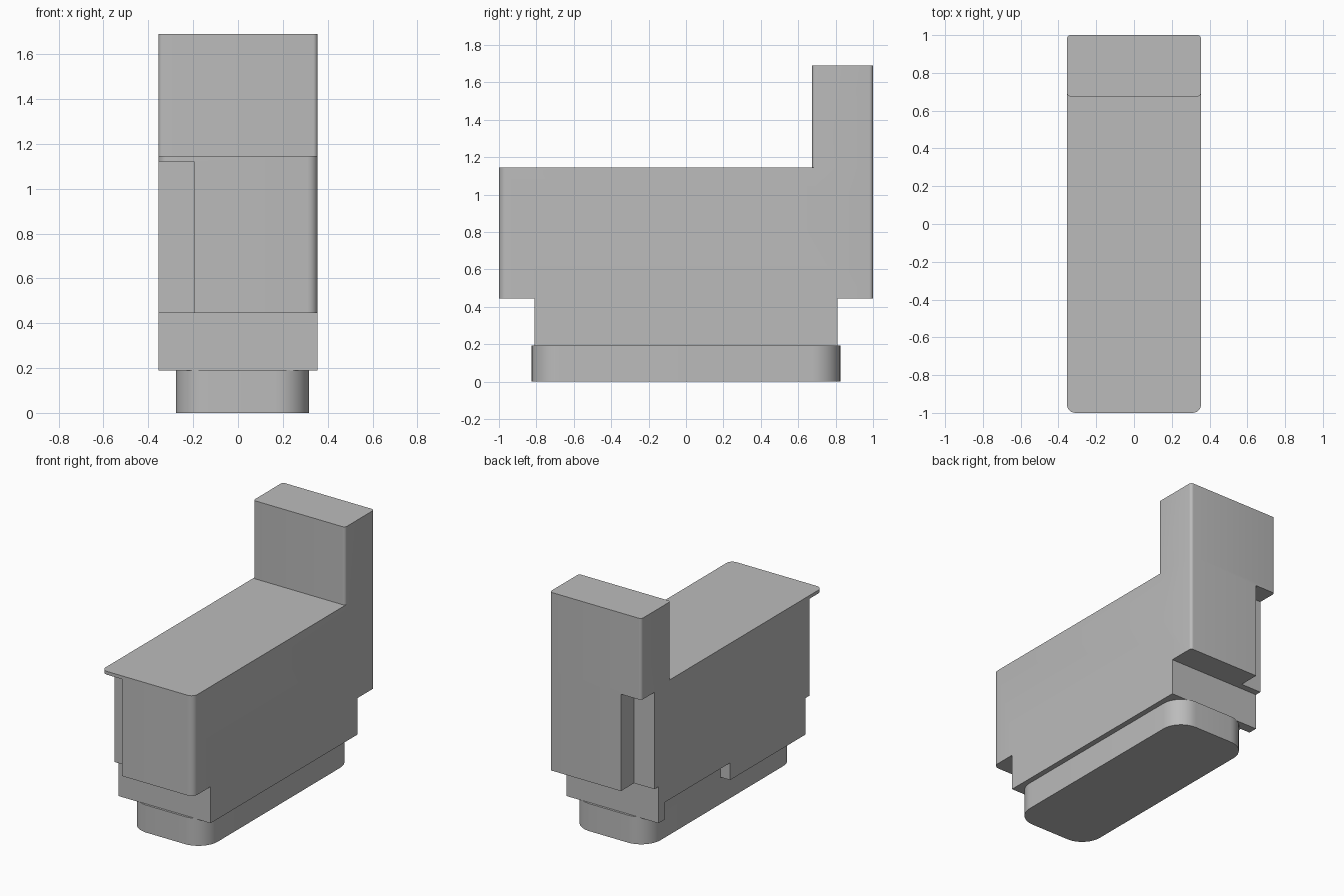
import bpy, bmesh, math

cube = bpy.data.objects.get("Cube")
if cube:
    bpy.data.objects.remove(cube, do_unlink=True)

grey = bpy.data.materials.new("plain_grey")
grey.use_nodes = True
colour = (0.5, 0.5, 0.5, 1)
grey.diffuse_color = colour
grey.node_tree.nodes["Principled BSDF"].inputs["Base Color"].default_value = colour


def prism(name, x, y, z, front=0, back=0, segments=6):
    """Upright block with rounded vertical corners at its front and back."""
    outline = []
    corners = [(x[0], y[0], 180, front), (x[1], y[0], 270, front),
               (x[1], y[1], 0, back), (x[0], y[1], 90, back)]
    for cx, cy, start, r in corners:
        ox = cx + r if cx == x[0] else cx - r
        oy = cy + r if cy == y[0] else cy - r
        steps = segments if r else 0
        for i in range(steps + 1):
            a = math.radians(start + 90 * i / max(steps, 1))
            outline.append((ox + r * math.cos(a), oy + r * math.sin(a), z[0]))
    bm = bmesh.new()
    face = bm.faces.new([bm.verts.new(p) for p in outline])
    top = bmesh.ops.extrude_face_region(bm, geom=[face])["geom"]
    bmesh.ops.translate(bm, vec=(0, 0, z[1] - z[0]),
                        verts=[v for v in top if isinstance(v, bmesh.types.BMVert)])
    bmesh.ops.recalc_face_normals(bm, faces=bm.faces)
    mesh = bpy.data.meshes.new(name)
    bm.to_mesh(mesh)
    bm.free()
    mesh.materials.append(grey)
    obj = bpy.data.objects.new(name, mesh)
    bpy.context.collection.objects.link(obj)
    return obj


def activate(obj):
    bpy.ops.object.select_all(action="DESELECT")
    obj.select_set(True)
    bpy.context.view_layer.objects.active = obj


def combine(target, other, operation):
    activate(target)
    mod = target.modifiers.new(operation.lower(), "BOOLEAN")
    mod.operation, mod.solver, mod.object = operation, "EXACT", other
    bpy.ops.object.modifier_apply(modifier=mod.name)
    bpy.data.objects.remove(other, do_unlink=True)


W = (-0.355, 0.355)

# Main body with the tall back and the shorter lower block joined on
body = prism("body", W, (-1, 1), (0.445, 1.145), 0.045, 0.02)
combine(body, prism("tall_back", W, (0.675, 1), (0.8, 1.69), 0.02, 0.02), "UNION")
combine(body, prism("lower_block", W, (-0.81, 0.81), (0.19, 0.6)), "UNION")

# Corner notches on one side, front and back
for name, y in (("front_notch", (-1.1, -0.855)), ("back_notch", (0.855, 1.1))):
    combine(body, prism(name, (-0.5, -0.197), y, (0.4, 1.122)), "DIFFERENCE")

# Long recess low on the same side
combine(body, prism("side_recess", (-0.5, -0.28), (0.02, 0.745), (0.1, 0.31)), "DIFFERENCE")

# Rounded plinth
plinth = prism("plinth", (-0.277, 0.317), (-0.825, 0.825), (0, 0.192), 0.15, 0.15, 12)

for obj in (body, plinth):
    activate(obj)
    bpy.ops.object.shade_smooth_by_angle(angle=math.radians(30))
